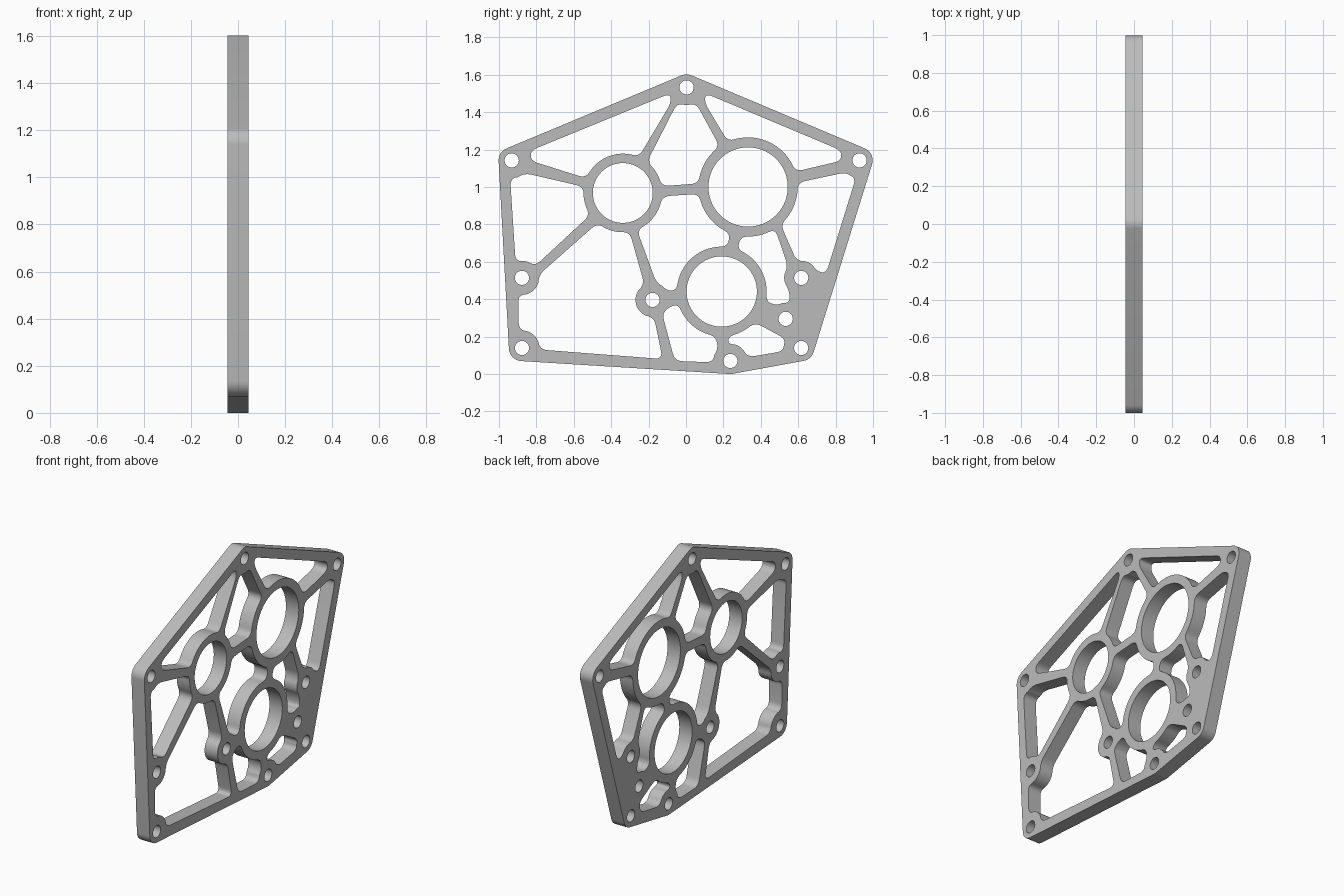
import bpy, bmesh
from math import cos, sin, radians, atan2, pi, ceil
from mathutils import Vector, Matrix

if "Cube" in bpy.data.objects:
    bpy.data.objects.remove(bpy.data.objects["Cube"], do_unlink=True)

THICK = 0.09
BOLT_R = 0.038
RIM_R = 0.07

# Bosses: centre (y, z), outer radius, hole radius
BOSS = {
    "ring_left": ((-0.338, 0.973), 0.210, 0.160),
    "ring_right": ((0.332, 1.005), 0.265, 0.212),
    "ring_low": ((0.191, 0.446), 0.240, 0.188),
    "top": ((0.003, 1.537), 0.094, BOLT_R),
    "far_left": ((-0.932, 1.147), 0.095, BOLT_R),
    "far_right": ((0.928, 1.147), 0.095, BOLT_R),
    "mid_left": ((-0.877, 0.519), 0.091, BOLT_R),
    "mid_right": ((0.616, 0.519), 0.091, BOLT_R),
    "centre": ((-0.179, 0.401), 0.091, BOLT_R),
    "inner_right": ((0.533, 0.300), 0.086, BOLT_R),
    "low_left": ((-0.877, 0.144), 0.094, BOLT_R),
    "low_right": ((0.616, 0.144), 0.094, BOLT_R),
    "bottom": ((0.237, 0.075), 0.091, BOLT_R),
}

# Windows: arcs along a boss (name, start, end in degrees) or plain corners
WINDOWS = [
    [(-0.83, 1.20), (-0.085, 1.505), (-0.08, 1.455),
     ("ring_left", 66, 158), (-0.83, 1.145)],
    [("ring_left", 52, 10), ("ring_right", 176, 125), ("top", 301, 239)],
    [(0.10, 1.455), (0.105, 1.505), (0.83, 1.20), (0.83, 1.145),
     ("ring_right", 18, 114)],
    [("ring_right", -49, 5), ("far_right", 222, 258), (0.75, 0.545),
     ("mid_right", 22, 105)],
    [("ring_left", 171, 214), ("mid_left", 42, 112), ("far_left", 265, 315)],
    [("ring_left", 230, 280), ("centre", 118, 275), (-0.125, 0.085),
     ("low_left", -5, 100), ("mid_left", 257, 370)],
    [("ring_left", -5, -69), ("centre", 76, 32), ("ring_low", 178, 83),
     ("ring_right", 249, 188)],
    [("ring_low", 70, -12), ("inner_right", 125, 75), ("mid_right", 225, 140),
     ("ring_right", 303, 262)],
    [("centre", -55, -28), ("ring_low", 196, 262), ("bottom", 135, 185),
     (-0.06, 0.075)],
    [("ring_low", 280, 317), ("low_right", 150, 190), ("bottom", 12, 100)],
]


def on_circle(c, r, a):
    return Vector((c[0] + r * cos(a), c[1] + r * sin(a)))


def circle(c, r, n):
    return [on_circle(c, r, 2 * pi * i / n) for i in range(n)]


def window_path(items, fillet=0.042):
    """Join arcs and corners with lines, then round every junction."""
    pieces = []
    for it in items:
        if isinstance(it[0], str):
            c, r, _ = BOSS[it[0]]
            a, b = radians(it[1]), radians(it[2])
            f = lambda u, c=c, r=r, a=a, b=b: on_circle(c, r, a + (b - a) * u)
            pieces.append((f, r * abs(b - a), True))
        else:
            pieces.append((lambda u, p=Vector(it): p.copy(), 0, True))
    segs = []
    for i, p in enumerate(pieces):
        if p[1]:
            segs.append(p)
        a, b = p[0](1), pieces[(i + 1) % len(pieces)][0](0)
        segs.append((lambda u, a=a, b=b: a.lerp(b, u), (b - a).length, False))
    pts = []
    for i, (f, length, is_arc) in enumerate(segs):
        cut = min(fillet / length, 0.46)
        n = max(2, ceil(length / 0.02)) if is_arc else 1
        pts += [f(cut + (1 - 2 * cut) * k / n) for k in range(n + 1)]
        g, glen, _ = segs[(i + 1) % len(segs)]
        p0, p1, p2 = f(1 - cut), f(1), g(min(fillet / glen, 0.46))
        for k in range(1, 7):
            t = k / 7
            pts.append(p0 * (1 - t) ** 2 + p1 * 2 * t * (1 - t) + p2 * t * t)
    return pts


def rim_path(names):
    """Tight belt around the corner bolts, counter-clockwise."""
    cs = [Vector(BOSS[n][0]) for n in names]
    pts = []
    for i, c in enumerate(cs):
        d0, d1 = c - cs[i - 1], cs[(i + 1) % len(cs)] - c
        a = atan2(d0.y, d0.x) - pi / 2
        turn = (atan2(d1.y, d1.x) - pi / 2 - a) % (2 * pi)
        pts += [on_circle(c, RIM_R, a + turn * k / 10) for k in range(11)]
    return pts


# Flat profile: outer rim, bored holes and windows
curve = bpy.data.curves.new("plate_profile", "CURVE")
curve.dimensions = "2D"
curve.fill_mode = "BOTH"
curve.extrude = THICK / 2
loops = [rim_path(["top", "far_left", "low_left", "bottom", "low_right", "far_right"])]
loops += [circle(c, hole, 72 if hole > 0.1 else 28) for c, _, hole in BOSS.values()]
loops += [window_path(w) for w in WINDOWS]
for loop in loops:
    s = curve.splines.new("POLY")
    s.points.add(len(loop) - 1)
    for sp, p in zip(s.points, loop):
        sp.co = (p.x, p.y, 0, 1)
    s.use_cyclic_u = True

# Turn the filled profile into a solid standing plate
helper = bpy.data.objects.new("profile_helper", curve)
bpy.context.scene.collection.objects.link(helper)
bpy.context.view_layer.update()
mesh = bpy.data.meshes.new_from_object(
    helper.evaluated_get(bpy.context.evaluated_depsgraph_get()))
bpy.data.objects.remove(helper, do_unlink=True)
mesh.transform(Matrix(((0, 0, 1, 0), (1, 0, 0, 0), (0, 1, 0, 0), (0, 0, 0, 1))))
bm = bmesh.new()
bm.from_mesh(mesh)
bmesh.ops.remove_doubles(bm, verts=bm.verts, dist=0.0001)
bmesh.ops.recalc_face_normals(bm, faces=bm.faces)
low = min(v.co.z for v in bm.verts)
bmesh.ops.translate(bm, verts=bm.verts, vec=(0, 0, -low))
bm.to_mesh(mesh)
bm.free()

# Grey metal
mat = bpy.data.materials.new("grey_metal")
mat.use_nodes = True
color = (0.5, 0.5, 0.5, 1)
mat.diffuse_color = color
mat.node_tree.nodes["Principled BSDF"].inputs["Base Color"].default_value = color
mesh.materials.clear()
mesh.materials.append(mat)

plate = bpy.data.objects.new("side_plate", mesh)
bpy.context.scene.collection.objects.link(plate)
bpy.ops.object.select_all(action="DESELECT")
plate.select_set(True)
bpy.context.view_layer.objects.active = plate
bpy.ops.object.shade_smooth_by_angle(angle=radians(30))
